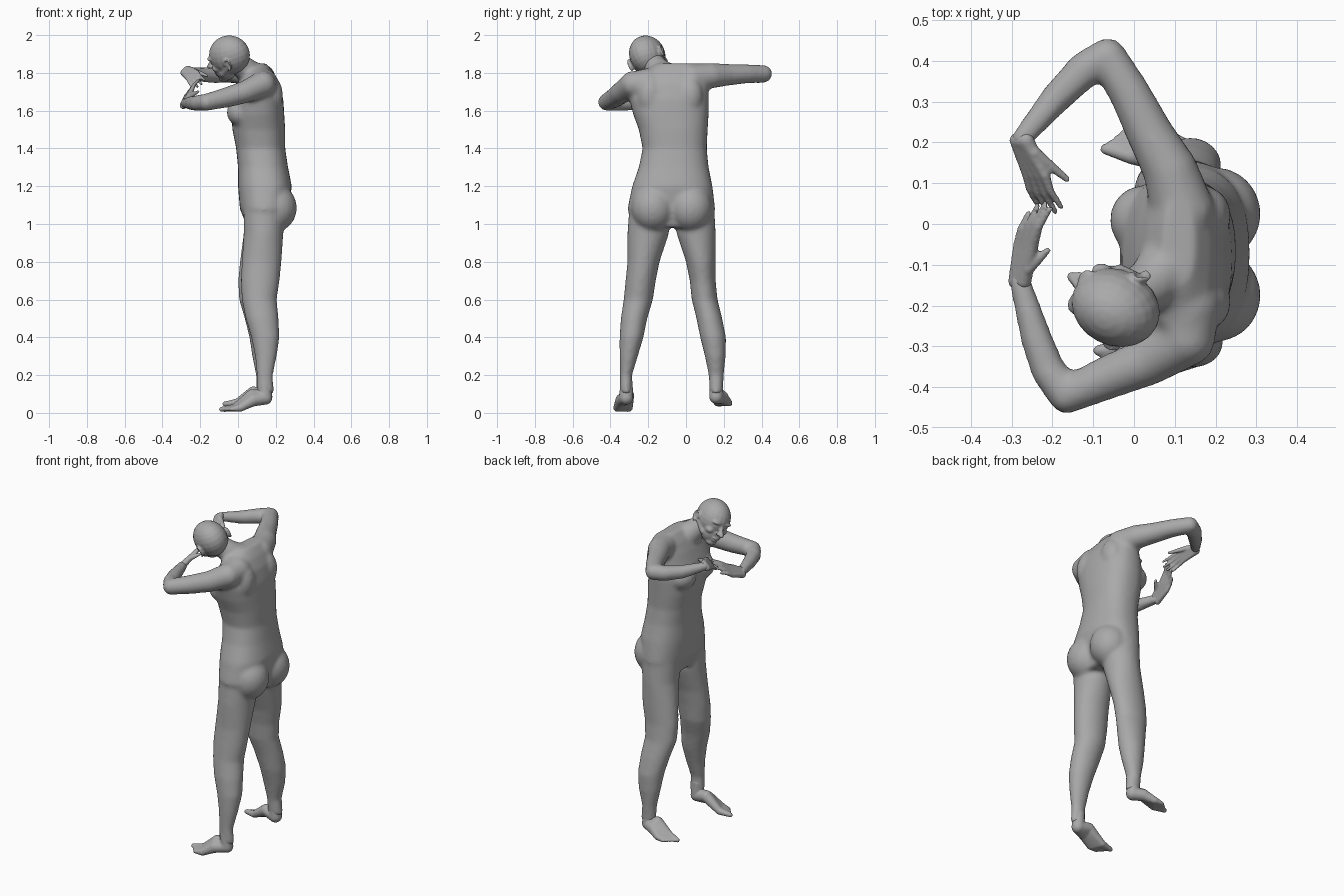
import bpy, bmesh, math
from mathutils import Vector, Matrix

if "Cube" in bpy.data.objects:
    bpy.data.objects.remove(bpy.data.objects["Cube"])

grey = bpy.data.materials.new("body grey")
grey.use_nodes = True
COLOUR = (0.4, 0.4, 0.4, 1)
grey.diffuse_color = COLOUR
for node in grey.node_tree.nodes:
    if node.type == "BSDF_PRINCIPLED":
        node.inputs["Base Color"].default_value = COLOUR


def skin(bm, rings):
    """Bridge equal rings of points into one closed tube."""
    loops = [[bm.verts.new(p) for p in ring] for ring in rings]
    n = len(loops[0])
    for a, b in zip(loops, loops[1:]):
        for i in range(n):
            j = (i + 1) % n
            bm.faces.new((a[i], a[j], b[j], b[i]))
    bm.faces.new(loops[0][::-1])
    bm.faces.new(loops[-1])


def ball(bm, centre, radii, axes=None):
    """Ellipsoid, optionally turned to three given axes."""
    turn = Matrix(axes).transposed().to_4x4() if axes else Matrix()
    size = Matrix.Diagonal((*radii, 1))
    bmesh.ops.create_uvsphere(bm, u_segments=20, v_segments=12, radius=1,
                              matrix=Matrix.Translation(centre) @ turn @ size)


def limb(bm, points, sides=16):
    """Round tube through (position, radius) points with rounded joints."""
    for (p, r), (q, s) in zip(points, points[1:]):
        turn = (q - p).to_track_quat("Z", "Y")
        circle = [turn @ Vector((math.cos(a), math.sin(a), 0))
                  for a in (math.tau * i / sides for i in range(sides))]
        skin(bm, [[p + c * r for c in circle], [q + c * s for c in circle]])
    for p, r in points:
        ball(bm, p, (r, r, r))


def column(bm, levels, power=1.0, sides=32):
    """Upright loft from (z, x min, x max, y min, y max) levels."""
    def bend(v):
        return math.copysign(abs(v) ** power, v)
    rings = []
    for z, x0, x1, y0, y1 in levels:
        rings.append([((x0 + x1) / 2 + (x1 - x0) / 2 * bend(math.cos(a)),
                       (y0 + y1) / 2 + (y1 - y0) / 2 * bend(math.sin(a)), z)
                      for a in (math.tau * i / sides for i in range(sides))])
    skin(bm, rings)


def finish(bm, name, voxel, smoothing):
    """Fuse the overlapping volumes into one smooth skin."""
    bmesh.ops.recalc_face_normals(bm, faces=bm.faces[:])
    mesh = bpy.data.meshes.new(name)
    bm.to_mesh(mesh)
    bm.free()
    mesh.materials.append(grey)
    obj = bpy.data.objects.new(name, mesh)
    bpy.context.collection.objects.link(obj)
    fuse = obj.modifiers.new("fuse", "REMESH")
    fuse.mode = "VOXEL"
    fuse.voxel_size = voxel
    fuse.use_smooth_shade = True
    relax = obj.modifiers.new("relax", "SMOOTH")
    relax.factor = 0.5
    relax.iterations = smoothing


def path(rows):
    return [(Vector(row[:3]), row[3]) for row in rows]


# Torso, from crotch to neck base
body = bmesh.new()
column(body, [
    (.98, .05, .24, -.27, .12), (1.08, .01, .27, -.31, .155),
    (1.2, 0, .285, -.285, .14), (1.3, 0, .265, -.25, .12),
    (1.4, -.01, .25, -.23, .11), (1.5, -.03, .25, -.25, .115),
    (1.58, -.035, .245, -.28, .12), (1.66, -.03, .24, -.3, .12),
    (1.74, 0, .22, -.29, .12), (1.8, .03, .19, -.26, .11),
    (1.85, .07, .15, -.15, .06)], power=.85)
for y in (-.175, .025):
    ball(body, (.2, y, 1.085), (.112, .115, .125))           # buttocks
for y in (-.17, .01):
    ball(body, (.02, y, 1.59), (.08, .085, .075))            # chest
for y in (-.19, .02):
    ball(body, (.18, y, 1.68), (.058, .07, .1))              # shoulder blades

# Legs
column(body, [
    (1.1, .03, .25, -.3, -.1), (.95, .03, .24, -.31, -.09),
    (.8, .02, .23, -.31, -.14), (.7, .015, .22, -.32, -.16),
    (.6, .02, .205, -.33, -.175), (.5, .04, .215, -.345, -.205),
    (.4, .07, .22, -.352, -.225), (.3, .09, .205, -.352, -.255),
    (.2, .1, .185, -.35, -.285), (.1, .1, .19, -.35, -.285)])
column(body, [
    (1.1, .03, .25, -.06, .15), (.95, .03, .24, -.05, .157),
    (.8, .01, .23, 0, .157), (.7, 0, .21, .02, .157),
    (.6, .005, .2, .03, .167), (.5, .035, .21, .055, .192),
    (.4, .06, .215, .075, .212), (.3, .075, .205, .1, .21),
    (.2, .095, .18, .12, .2), (.1, .1, .19, .125, .195)])

# Arms and neck
right_arm = path([
    (.12, .03, 1.77, .08), (.09, .13, 1.785, .068), (.04, .22, 1.79, .058),
    (-.01, .32, 1.795, .051), (-.065, .41, 1.795, .047),
    (-.12, .38, 1.79, .045), (-.19, .31, 1.79, .039), (-.275, .21, 1.81, .026)])
left_arm = path([
    (.13, -.2, 1.74, .085), (.13, -.28, 1.74, .07), (.04, -.335, 1.7, .06),
    (-.06, -.375, 1.67, .054), (-.165, -.42, 1.645, .046),
    (-.21, -.36, 1.64, .043), (-.24, -.28, 1.64, .039), (-.28, -.14, 1.64, .027)])
limb(body, right_arm)
limb(body, left_arm)
limb(body, path([(.1, -.09, 1.76, .085), (.04, -.15, 1.82, .064),
                 (-.02, -.18, 1.86, .06)]))
finish(body, "body", .011, 8)


# Hands: four fingers fanned from the wrist, and a thumb
def hand(name, wrist, knuckle, tip, across, thumb):
    bm = bmesh.new()
    wrist, knuckle, tip, across, thumb = map(
        Vector, (wrist, knuckle, tip, across, thumb))
    for i in range(4):
        shift = across * (i - 1.5)
        k = knuckle + shift
        reach = tip + shift * 1.4 - k
        reach *= (.92, 1.05, 1, .8)[i]
        limb(bm, [(wrist + shift * .5, .02), (k, .0135),
                  (k + reach * .5 + Vector((-.006, 0, .004)), .0095),
                  (k + reach, .007)], 10)
    root = wrist.lerp(knuckle, .35) - across * 1.3
    limb(bm, [(wrist, .021), (root, .016),
              (root.lerp(thumb, .55), .012), (thumb, .008)], 10)
    finish(bm, name, .005, 3)


hand("right_hand", (-.275, .205, 1.81), (-.24, .12, 1.785),
     (-.205, .035, 1.735), (-.014, 0, -.012), (-.165, .11, 1.785))
hand("left_hand", (-.28, -.14, 1.64), (-.265, -.05, 1.68),
     (-.228, .045, 1.735), (-.012, 0, -.016), (-.212, -.065, 1.7))


# Feet: five rays running from the heel to the toes
def foot(name, heel, sole, side):
    bm = bmesh.new()
    heel, sole = Vector(heel), Vector(sole)
    ahead = Vector((sole.x - heel.x, sole.y - heel.y, 0)).normalized()
    out = Vector((-ahead.y, ahead.x, 0)) * side
    for i in range(5):
        shift = out * (i - 2) * .0165
        knuckle = sole + shift - ahead * .006 * i
        arch = heel.lerp(sole, .42) + shift * .5 + Vector((0, 0, .034 - .006 * i))
        toe = knuckle + ahead * (.068 - .005 * i) - Vector((0, 0, .008))
        limb(bm, [(heel, .037), (arch, .034), (knuckle, .021),
                  (toe, .014 if i == 0 else .01)], 12)
    limb(bm, [(heel, .037), (heel + Vector((-.005, 0, .08)), .034)])
    finish(bm, name, .0055, 4)


foot("left_foot", (.145, -.316, .08), (-.015, -.335, .027), 1)
foot("right_foot", (.145, .16, .085), (.005, .198, .055), -1)

# Head: tilted to one side, with its own forward, right and up axes
forward = Vector((-.87, .45, -.15)).normalized()
right = forward.cross(Vector((0, -.42, .9))).normalized()
up = right.cross(forward)
AXES = (forward, right, up)
CENTRE = Vector((-.045, -.205, 1.895))


def at(f, r, u):
    return CENTRE + forward * f + right * r + up * u


head = bmesh.new()
ball(head, at(0, 0, 0), (.112, .092, .105), AXES)            # skull
ball(head, at(.045, 0, -.06), (.062, .066, .075), AXES)      # face
ball(head, at(.07, 0, -.115), (.032, .034, .026), AXES)      # chin
limb(head, [(at(.102, 0, -.005), .011), (at(.122, 0, -.03), .012),
            (at(.138, 0, -.045), .013)])                     # nose
ball(head, at(.1, 0, -.08), (.017, .028, .007), AXES)        # upper lip
ball(head, at(.096, 0, -.096), (.016, .024, .007), AXES)     # lower lip
for s in (-1, 1):
    ball(head, at(.092, s * .034, .012), (.022, .03, .01), AXES)     # brow
    ball(head, at(.088, s * .034, -.014), (.014, .016, .011), AXES)  # eye
    ball(head, at(.07, s * .045, -.045), (.03, .025, .022), AXES)    # cheek
    ball(head, at(.121, s * .013, -.045), (.012, .01, .009), AXES)   # nostril
    limb(head, [(at(.04, s * .056, -.08), .018),
                (at(-.005, s * .07, -.045), .02)])           # jaw
    rim = [(at(-.022 + .02 * math.cos(a), s * (.094 + .008 * math.sin(a / 2)),
               -.02 + .03 * math.sin(a)), .006)
           for a in (math.radians(d) for d in range(0, 271, 30))]
    limb(head, rim, 8)                                       # ear rim
    ball(head, at(-.022, s * .089, -.022), (.018, .006, .027), AXES)
finish(head, "head", .0055, 4)
